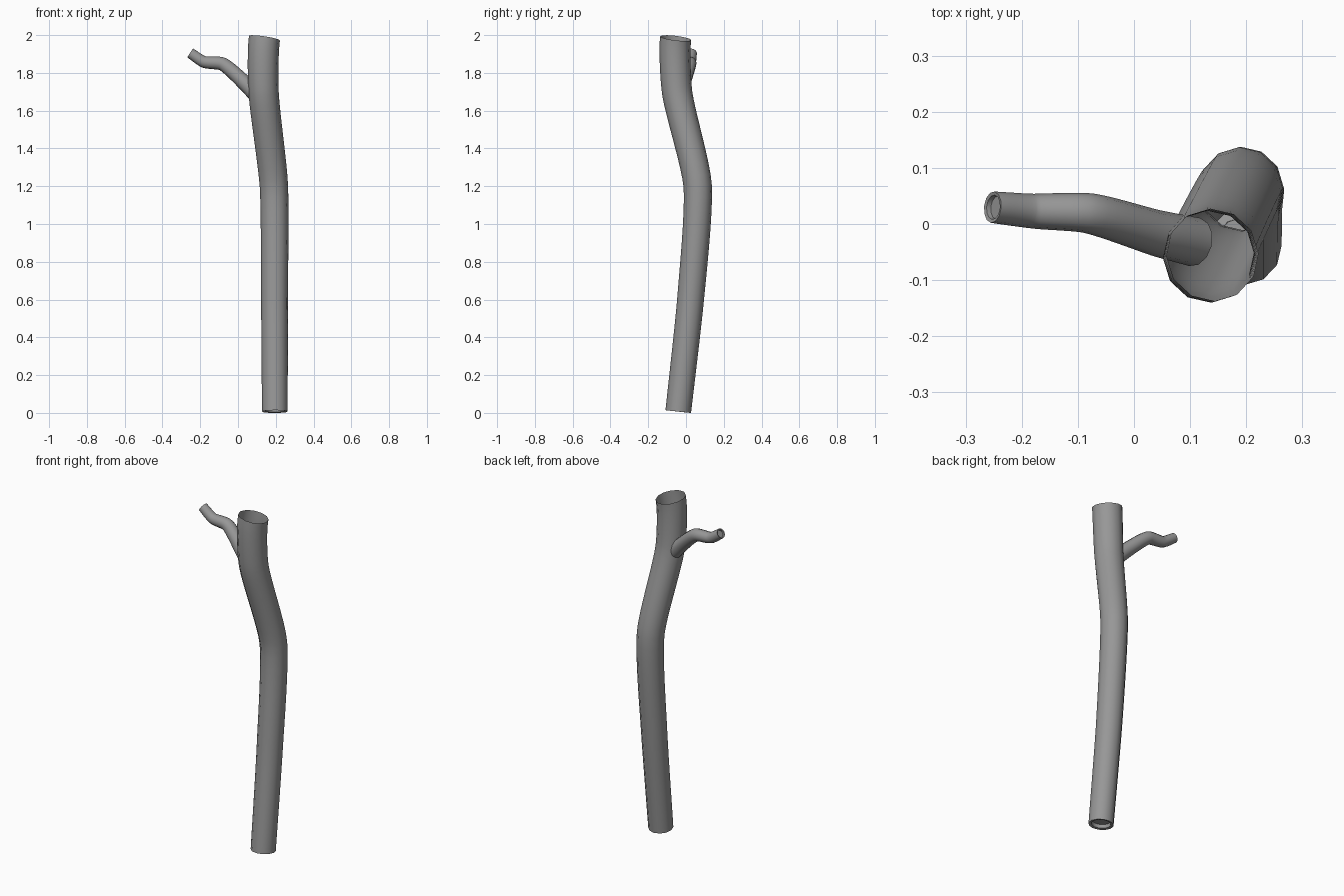
import bpy
import bmesh
from mathutils import Vector

if "Cube" in bpy.data.objects:
    bpy.data.objects.remove(bpy.data.objects["Cube"])

bark = bpy.data.materials.new("bark_grey")
bark.diffuse_color = (0.31, 0.31, 0.31, 1.0)
bark.use_nodes = True
bark.node_tree.nodes["Principled BSDF"].inputs["Base Color"].default_value = bark.diffuse_color


def recess_end(bm, end, inward, radius):
    """Close one open end with a narrow rim and a sunken disc."""
    edges = [e for e in bm.edges if e.is_boundary
             and (e.verts[0].co - end).length < radius * 1.3]
    for scale, depth in ((0.78, 0.05), (0.95, 0.3)):
        new = bmesh.ops.extrude_edge_only(bm, edges=edges)["geom"]
        edges = [g for g in new if isinstance(g, bmesh.types.BMEdge)]
        for v in (g for g in new if isinstance(g, bmesh.types.BMVert)):
            v.co = end + (v.co - end) * scale + inward * radius * depth
    bmesh.ops.contextual_create(bm, geom=edges)


def tube(name, points, tangents, closed_end):
    """Smooth 12-sided tube through (x, y, z, radius) points.
    tangents overrides the direction at given point indices."""
    cu = bpy.data.curves.new(name, 'CURVE')
    cu.dimensions = '3D'
    cu.bevel_depth = 1.0
    cu.bevel_resolution = 4
    cu.resolution_u = 8
    sp = cu.splines.new('BEZIER')
    sp.bezier_points.add(len(points) - 1)
    sp.radius_interpolation = 'LINEAR'
    cos = [Vector(p[:3]) for p in points]
    last = len(cos) - 1
    for i, bp in enumerate(sp.bezier_points):
        before, after = cos[max(i - 1, 0)], cos[min(i + 1, last)]
        d = Vector(tangents.get(i, after - before)).normalized()
        bp.handle_left_type = bp.handle_right_type = 'FREE'
        bp.co = cos[i]
        bp.radius = points[i][3]
        bp.handle_left = cos[i] - d * (cos[i] - before).length * 0.22
        bp.handle_right = cos[i] + d * (after - cos[i]).length * 0.22
    path = bpy.data.objects.new(name + "_path", cu)
    bpy.context.collection.objects.link(path)
    dg = bpy.context.evaluated_depsgraph_get()
    mesh = bpy.data.meshes.new_from_object(path.evaluated_get(dg))
    bpy.data.objects.remove(path)

    # Recessed cap
    near = 1 if closed_end == 0 else last - 1
    tip = cos[closed_end]
    bm = bmesh.new()
    bm.from_mesh(mesh)
    recess_end(bm, tip, (cos[near] - tip).normalized(), points[closed_end][3])
    bmesh.ops.recalc_face_normals(bm, faces=bm.faces)
    bm.to_mesh(mesh)
    bm.free()

    ob = bpy.data.objects.new(name, mesh)
    bpy.context.collection.objects.link(ob)
    mesh.materials.clear()
    mesh.materials.append(bark)
    bpy.ops.object.select_all(action='DESELECT')
    ob.select_set(True)
    bpy.context.view_layer.objects.active = ob
    bpy.ops.object.shade_smooth_by_angle(angle=0.7)
    return ob


# Main trunk, slightly widening upwards, open at the top
tube("trunk", [
    (0.195, -0.041, 0.007, 0.068),
    (0.193, 0.024, 0.60, 0.071),
    (0.190, 0.062, 1.20, 0.075),
    (0.136, -0.046, 1.69, 0.080),
    (0.140, -0.055, 1.984, 0.083),
], {4: (0.15, 0.12, 1)}, 0)

# Side branch, starting inside the trunk
tube("branch", [
    (0.108, -0.032, 1.672, 0.044),
    (0.040, -0.016, 1.742, 0.041),
    (-0.080, 0.019, 1.846, 0.036),
    (-0.180, 0.023, 1.858, 0.031),
    (-0.252, 0.030, 1.905, 0.028),
], {}, 4)
